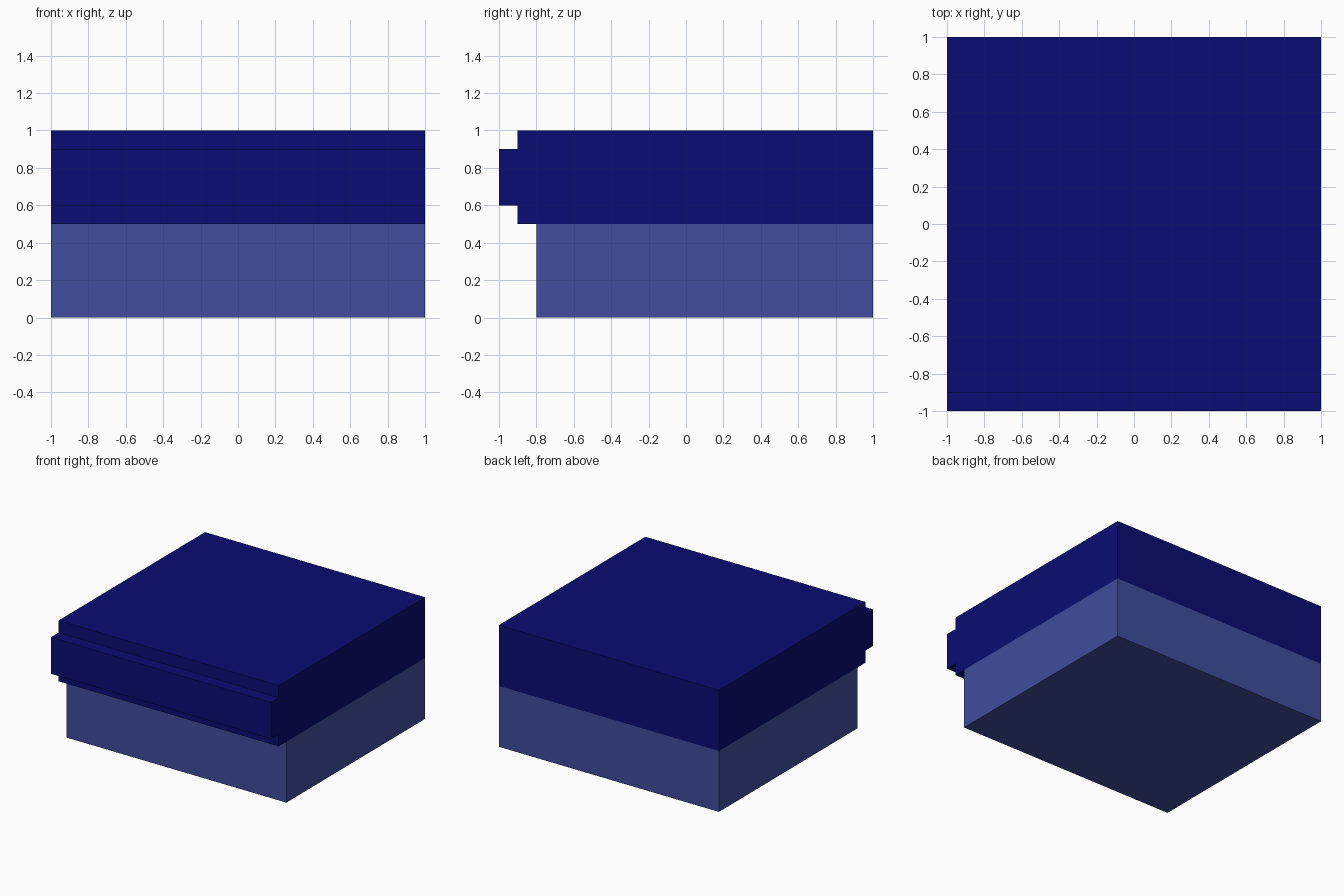
import bpy
import bmesh

if "Cube" in bpy.data.objects:
    bpy.data.objects.remove(bpy.data.objects["Cube"])


def material(name, rgb):
    m = bpy.data.materials.new(name)
    m.diffuse_color = (*rgb, 1.0)
    m.use_nodes = True
    m.node_tree.nodes["Principled BSDF"].inputs["Base Color"].default_value = m.diffuse_color
    return m


def extrude_x(name, profile, mat, half_width=1.0):
    """Extrude a closed (y, z) profile across the full width."""
    bm = bmesh.new()
    face = bm.faces.new([bm.verts.new((-half_width, y, z)) for y, z in profile])
    ext = bmesh.ops.extrude_face_region(bm, geom=[face])
    verts = [v for v in ext["geom"] if isinstance(v, bmesh.types.BMVert)]
    bmesh.ops.translate(bm, verts=verts, vec=(2 * half_width, 0, 0))
    bmesh.ops.recalc_face_normals(bm, faces=bm.faces)
    mesh = bpy.data.meshes.new(name)
    bm.to_mesh(mesh)
    bm.free()
    mesh.materials.append(mat)
    obj = bpy.data.objects.new(name, mesh)
    bpy.context.collection.objects.link(obj)
    return obj


dark_blue = material("dark_blue", (0.003, 0.0037, 0.17))
slate_blue = material("slate_blue", (0.052, 0.075, 0.342))

# Recessed lower block
extrude_x("base_block", [(-0.8, 0), (1, 0), (1, 0.5), (-0.8, 0.5)], slate_blue)

# Upper slab with a protruding front lip
extrude_x("top_slab", [(1, 0.5), (1, 1), (-0.9, 1), (-0.9, 0.9), (-1, 0.9),
                       (-1, 0.6), (-0.9, 0.6), (-0.9, 0.5)], dark_blue)
